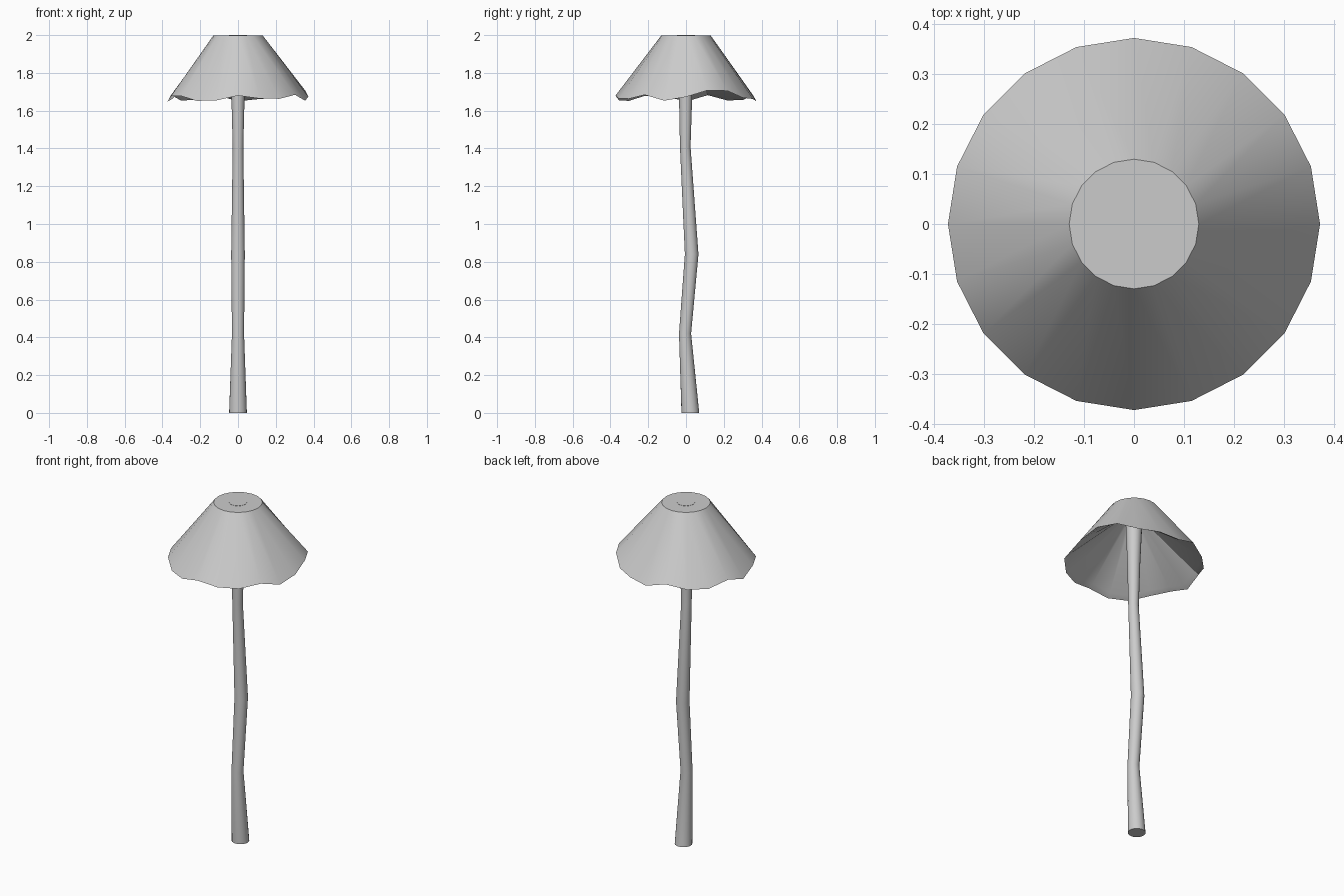
import bpy, bmesh
from math import sin, cos, tau, radians

if "Cube" in bpy.data.objects:
    bpy.data.objects.remove(bpy.data.objects["Cube"])


def loft(name, rings, angle=30):
    """Skin a list of vertex-coordinate rings and cap both ends."""
    bm = bmesh.new()
    loops = [[bm.verts.new(p) for p in ring] for ring in rings]
    n = len(loops[0])
    for a, b in zip(loops, loops[1:]):
        for i in range(n):
            j = (i + 1) % n
            bm.faces.new((a[i], a[j], b[j], b[i]))
    bm.faces.new(loops[0])
    bm.faces.new(loops[-1])
    bmesh.ops.recalc_face_normals(bm, faces=bm.faces)
    mesh = bpy.data.meshes.new(name)
    bm.to_mesh(mesh)
    bm.free()
    obj = bpy.data.objects.new(name, mesh)
    bpy.context.collection.objects.link(obj)
    bpy.ops.object.select_all(action='DESELECT')
    obj.select_set(True)
    bpy.context.view_layer.objects.active = obj
    bpy.ops.object.shade_smooth_by_angle(angle=radians(angle))
    return obj


def ring(r, heights, n, cy=0.0):
    return [(r * cos(tau * i / n), cy + r * sin(tau * i / n), heights[i])
            for i in range(n)]


# Stem: crooked tapering tube (height, y offset, radius)
stem_path = [(0, 0.023, 0.047), (0.42, -0.005, 0.032), (0.84, 0.030, 0.036),
             (1.41, -0.004, 0.028), (1.68, -0.002, 0.035), (2.0, 0, 0.048)]
SIDES = 20
loft("stem", [ring(r, [z] * SIDES, SIDES, y) for z, y, r in stem_path])

# Cap: hollow cone with a wavy rim, counter-clockwise from +x
rim = [1.673, 1.708, 1.705, 1.668, 1.662, 1.65, 1.682, 1.657, 1.654, 1.682,
       1.648, 1.678, 1.678, 1.652, 1.654, 1.68, 1.664, 1.663, 1.684, 1.653]
N = len(rim)
loft("cap", [ring(0.13, [1.999] * N, N),
             ring(0.373, rim, N),
             ring(0.345, [z + 0.016 for z in rim], N),
             ring(0.06, [1.935] * N, N)])
